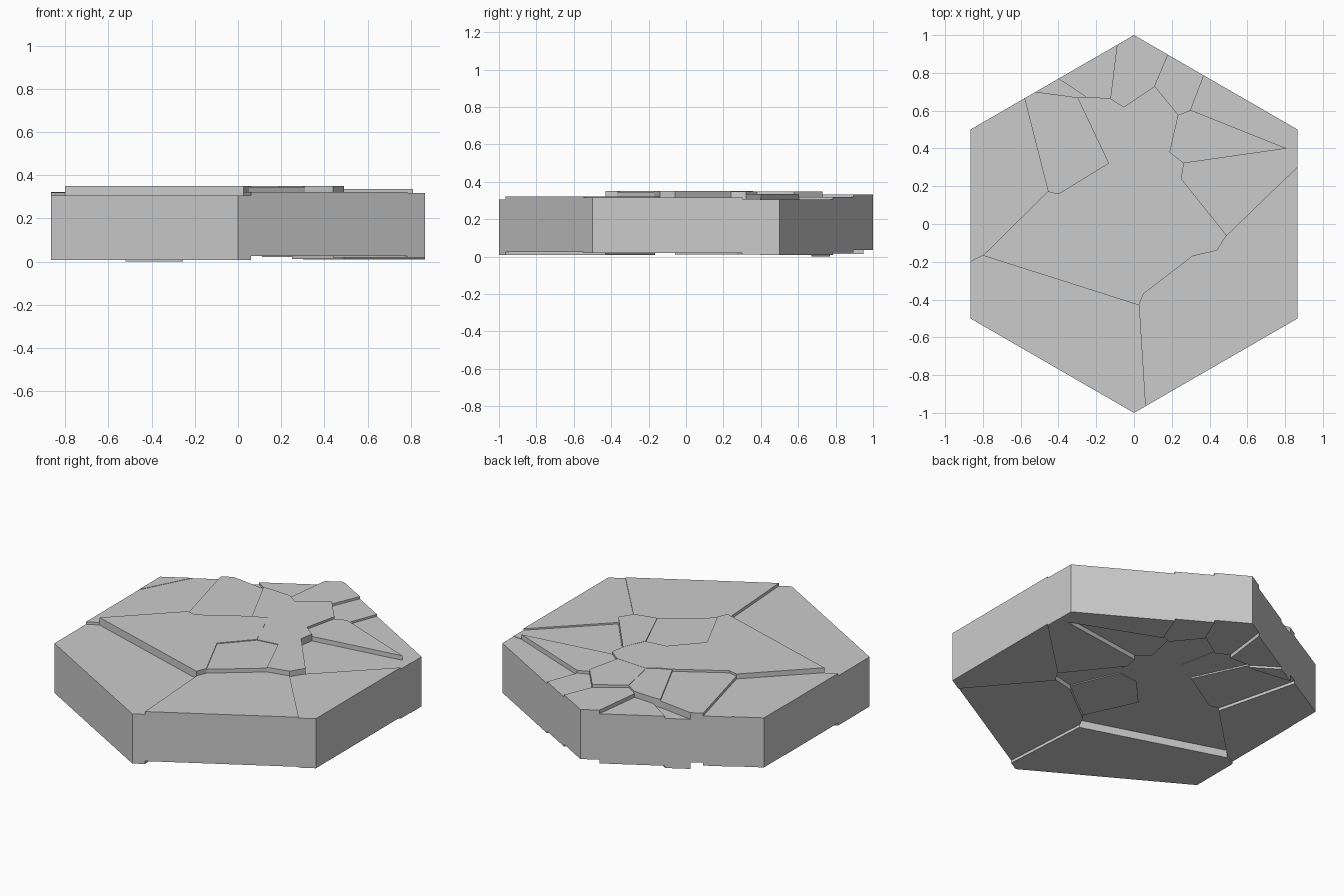
import bpy, bmesh, math

if "Cube" in bpy.data.objects:
    bpy.data.objects.remove(bpy.data.objects["Cube"])

THICK = 0.297
S = math.sqrt(3) / 2

# Inner crack junctions (x, y)
P = {
    'A': (-.80, -.167), 'B': (.026, -.43), 'C': (.05, -.37), 'D': (-.09, -.07),
    'E': (-.40, .16), 'F': (-.455, .173), 'H': (.31, -.17), 'I': (.44, -.14),
    'J': (.49, -.06), 'K': (.19, .11), 'L': (.06, .093), 'M': (.25, .24),
    'N': (.265, .322), 'O': (.81, .40), 'P': (.19, .38), 'G': (.235, .577),
    'Q': (.30, .603), 'R': (.11, .73), 'S': (-.055, .62), 'T': (-.01, .39),
    'U': (-.05, .357), 'V': (-.135, .322), 'W': (-.30, .67), 'Y': (-.255, .673),
    'X': (-.125, .665),
}
# Hexagon corners 1-6, clockwise from the back tip
for i in range(6):
    a = math.pi / 2 - i * math.pi / 3
    P[str(i + 1)] = (math.cos(a), math.sin(a))
# Cracks meeting the slanted rim sides (x, sign of y)
for k, x, s in [('b', .06, -1), ('i', .785, -1), ('q', .37, 1), ('r', .18, 1),
                ('x', -.09, 1), ('y', -.40, 1), ('w', -.52, 1), ('f', -.58, 1),
                ('t', -.715, 1)]:
    P[k] = (x, s * (1 - abs(x) / math.sqrt(3)))
# Cracks meeting the vertical rim sides
for k, s, y in [('a', -1, -.20), ('l', -1, .30), ('j', 1, .303), ('o', 1, .395)]:
    P[k] = (s * S, y)

# Each stone: outline by junction names, top height
STONES = [
    ('aABb45', .305), ('AFEDCB', .35), ('BCHIib', .322), ('IJj3i', .317),
    ('DLKHC', .345), ('HKMJI', .35), ('JMNOoj', .308), ('LUTPNMK', .349),
    ('EVULD', .35), ('PGQON', .335), ('Qq2oO', .306), ('GRrqQ', .318),
    ('TSRGP', .348), ('RSXx1r', .332), ('XYyx', .31), ('YWwy', .297),
    ('VWYXSTU', .346), ('FfwWVE', .337), ('FAaltf', .32), ('l6t', .322),
]


def stone(name, outline, top):
    bm = bmesh.new()
    base = bm.faces.new([bm.verts.new((*P[c], top - THICK)) for c in outline])
    ext = bmesh.ops.extrude_face_region(bm, geom=[base], use_keep_orig=True)
    verts = [g for g in ext['geom'] if isinstance(g, bmesh.types.BMVert)]
    bmesh.ops.translate(bm, vec=(0, 0, THICK), verts=verts)
    bmesh.ops.recalc_face_normals(bm, faces=bm.faces)
    me = bpy.data.meshes.new(name)
    bm.to_mesh(me)
    bm.free()
    bpy.context.collection.objects.link(bpy.data.objects.new(name, me))


for n, (outline, top) in enumerate(STONES, 1):
    stone(f"paving_stone_{n:02d}", outline, top)
